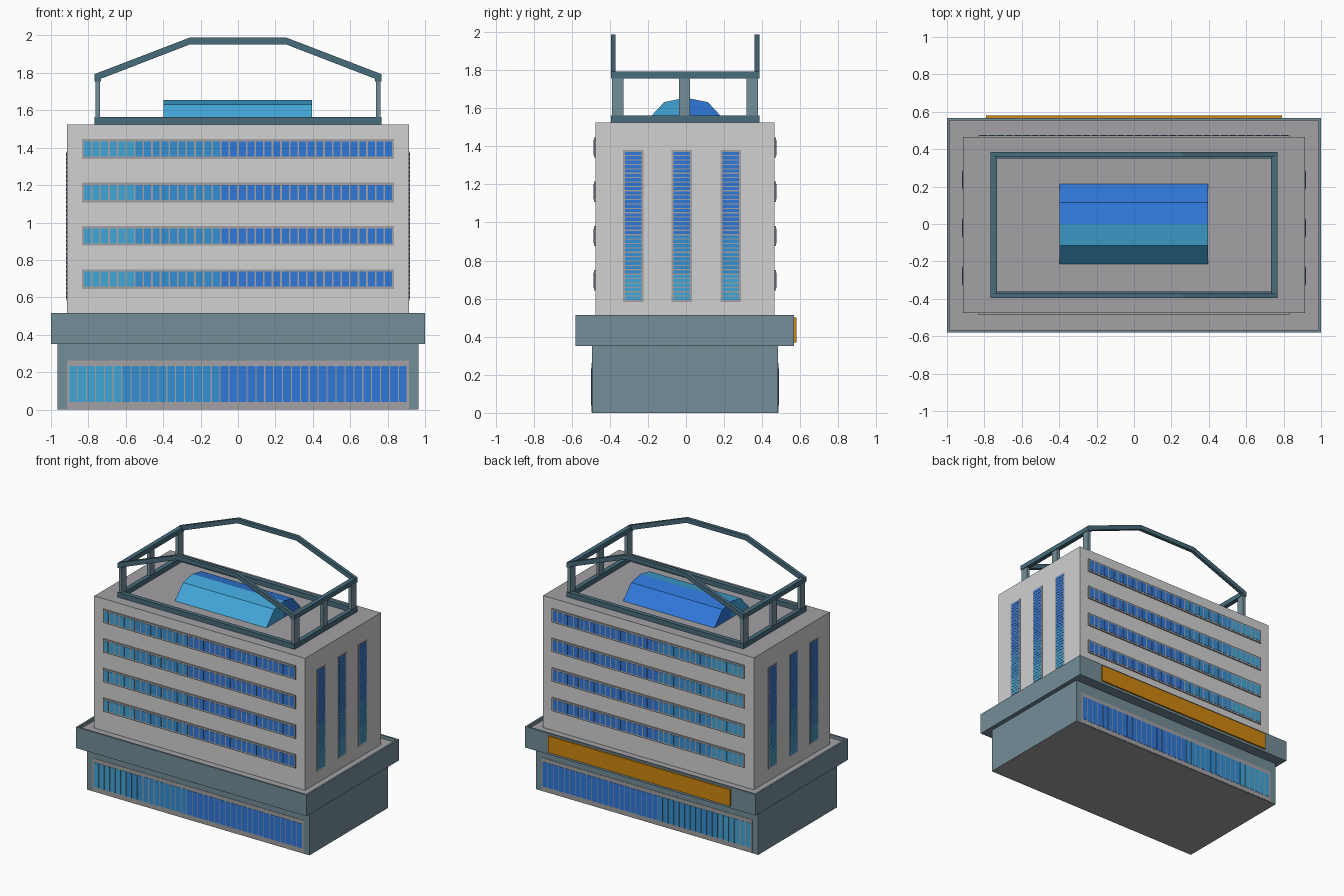
import bpy, bmesh
from mathutils import Matrix, Vector

if "Cube" in bpy.data.objects:
    bpy.data.objects.remove(bpy.data.objects["Cube"])

CY = -0.005  # y centre of the building (the sign on the back shifts the bounds)


def material(name, r, g, b):
    def lin(c):
        c /= 255
        return c / 12.92 if c <= 0.04045 else ((c + 0.055) / 1.055) ** 2.4
    m = bpy.data.materials.new(name)
    m.diffuse_color = (lin(r), lin(g), lin(b), 1)
    m.use_nodes = True
    m.node_tree.nodes["Principled BSDF"].inputs["Base Color"].default_value = m.diffuse_color
    return m


WALL = material("light concrete", 209, 209, 209)
TRIM = material("mid grey", 163, 161, 163)
SLATE = material("slate", 116, 142, 152)
DARK = material("dark slate", 72, 108, 124)
LIGHT = material("light blue glass", 66, 166, 216)
MID = material("mid blue glass", 52, 144, 212)
DEEP = material("deep blue glass", 48, 120, 218)
ORANGE = material("orange", 208, 135, 15)


def finish(name, bm, mats):
    bmesh.ops.recalc_face_normals(bm, faces=bm.faces)
    me = bpy.data.meshes.new(name)
    bm.to_mesh(me)
    bm.free()
    for m in mats:
        me.materials.append(m)
    ob = bpy.data.objects.new(name, me)
    bpy.context.collection.objects.link(ob)
    return ob


def add_box(bm, x, y, z, mi=0):
    """Box from (low, high) ranges on each axis."""
    c = Vector(((x[0] + x[1]) / 2, (y[0] + y[1]) / 2, (z[0] + z[1]) / 2))
    s = (abs(x[1] - x[0]), abs(y[1] - y[0]), abs(z[1] - z[0]), 1)
    vs = bmesh.ops.create_cube(bm, size=1, matrix=Matrix.Translation(c) @ Matrix.Diagonal(s))["verts"]
    faces = {f for v in vs for f in v.link_faces}
    for f in faces:
        f.material_index = mi
    return faces


def boxes(name, ranges, mat):
    bm = bmesh.new()
    for r in ranges:
        add_box(bm, *r)
    return finish(name, bm, [mat])


def prism(name, pts, place, depth, mat):
    """Extrude a flat outline along the direction given by depth."""
    bm = bmesh.new()
    f = bm.faces.new([bm.verts.new(place(*p)) for p in pts])
    ext = bmesh.ops.extrude_face_region(bm, geom=[f])["geom"]
    bmesh.ops.translate(bm, vec=depth, verts=[v for v in ext if isinstance(v, bmesh.types.BMVert)])
    return finish(name, bm, [mat])


def panes(name, lo, hi, count, gap, limits, make):
    """Row of thin panes; colour changes at the two limits along the row."""
    bm = bmesh.new()
    step = (hi - lo) / count
    for i in range(count):
        a = lo + i * step
        mid = a + step / 2
        add_box(bm, *make((a + gap / 2, a + step - gap / 2)), sum(mid > t for t in limits))
    return finish(name, bm, [LIGHT, MID, DEEP])


# Base block, grey underneath
bm = bmesh.new()
for f in add_box(bm, (-0.965, 0.965), (CY - 0.488, CY + 0.488), (0, 0.36)):
    if f.calc_center_median().z < 0.01:
        f.material_index = 1
finish("base", bm, [SLATE, TRIM])

# Overhanging band with a raised rim and a sunken grey terrace
bm = bmesh.new()
add_box(bm, (-1, 1), (CY - 0.575, CY + 0.573), (0.35, 0.515))
top = max(bm.faces, key=lambda f: f.calc_center_median().z)
bmesh.ops.inset_region(bm, faces=[top], thickness=0.02)
ext = bmesh.ops.extrude_face_region(bm, geom=[top])["geom"]
bmesh.ops.delete(bm, geom=[top], context='FACES')
bmesh.ops.translate(bm, vec=(0, 0, -0.025), verts=[v for v in ext if isinstance(v, bmesh.types.BMVert)])
for f in ext:
    if isinstance(f, bmesh.types.BMFace):
        f.material_index = 1
finish("band", bm, [SLATE, TRIM])

# Tower with grey roof
bm = bmesh.new()
for f in add_box(bm, (-0.915, 0.915), (CY - 0.47, CY + 0.47), (0.48, 1.525)):
    if f.calc_center_median().z > 1.5:
        f.material_index = 1
finish("tower", bm, [WALL, TRIM])

# Front and back glazing
for side, s in (("front", -1), ("back", 1)):
    yb = CY + s * 0.488
    boxes(side + "_shopfront_panel", [((-0.915, 0.915), (yb - s * 0.01, yb + s * 0.003), (0.003, 0.262))], TRIM)
    panes(side + "_shopfront_glass", -0.905, 0.905, 38, 0.006, (-0.62, -0.11),
          lambda r: (r, (yb, yb + s * 0.005), (0.04, 0.232)))
    yt = CY + s * 0.47
    for k in range(4):
        z = 0.697 + k * 0.232
        boxes(f"{side}_window_frame_{k + 1}",
              [((-0.835, 0.835), (yt - s * 0.005, yt + s * 0.008), (z - 0.053, z + 0.053))], TRIM)
        panes(f"{side}_windows_{k + 1}", -0.828, 0.828, 36, 0.009, (-0.56, -0.1),
              lambda r: (r, (yt, yt + s * 0.01), (z - 0.04, z + 0.04)))

# Tall slatted windows on both ends
for side, s in (("left", -1), ("right", 1)):
    xs = s * 0.915
    for k, y in enumerate((-0.278, -0.022, 0.236)):
        boxes(f"{side}_tall_frame_{k + 1}",
              [((xs - s * 0.01, xs + s * 0.003), (y - 0.054, y + 0.054), (0.583, 1.38))], TRIM)
        panes(f"{side}_tall_windows_{k + 1}", 0.59, 1.374, 34, 0.006, (0.72, 0.93),
              lambda r: ((xs, xs + s * 0.005), (y - 0.043, y + 0.043), r))

# Blank sign board on the back
boxes("back_sign", [((-0.79, 0.79), (0.56, 0.58), (0.37, 0.50))], ORANGE)

# Roof frame: bottom ring, posts, end beams and two arches
X, Y, W = 0.768, 0.39, 0.035
Z = (1.52, 1.563)
boxes("roof_ring",
      [((-X, X), (CY + s * (Y - W), CY + s * Y), Z) for s in (-1, 1)] +
      [((s * (X - W), s * X), (CY - Y + W, CY + Y - W), Z) for s in (-1, 1)], DARK)
boxes("roof_posts",
      [((s * 0.738, s * 0.763), (y - 0.03, y + 0.03), (1.55, 1.765))
       for s in (-1, 1) for y in (CY - 0.353, CY - 0.003, CY + 0.353)], SLATE)
boxes("roof_end_beams",
      [((s * (X - W), s * X), (CY - Y + 0.001, CY + Y - 0.001), (1.755, 1.792)) for s in (-1, 1)], DARK)
arch = [(-X, 1.755), (-0.255, 1.953), (0.255, 1.953), (X, 1.755),
        (X, 1.793), (0.26, 1.988), (-0.26, 1.988), (-X, 1.793)]
for side, y in (("front", CY - Y), ("back", CY + Y - 0.026)):
    prism(side + "_roof_arch", arch, lambda x, z: (x, y, z), (0, 0.026, 0), DARK)

# Faceted skylight: light blue front half, deep blue back half
half = [(0, 1.522), (0.217, 1.522), (0.115, 1.632), (0, 1.655)]
for side, s, m in (("front", -1, LIGHT), ("back", 1, DEEP)):
    prism(side + "_skylight", half, lambda y, z: (-0.397, s * y, z), (0.793, 0, 0), m)
